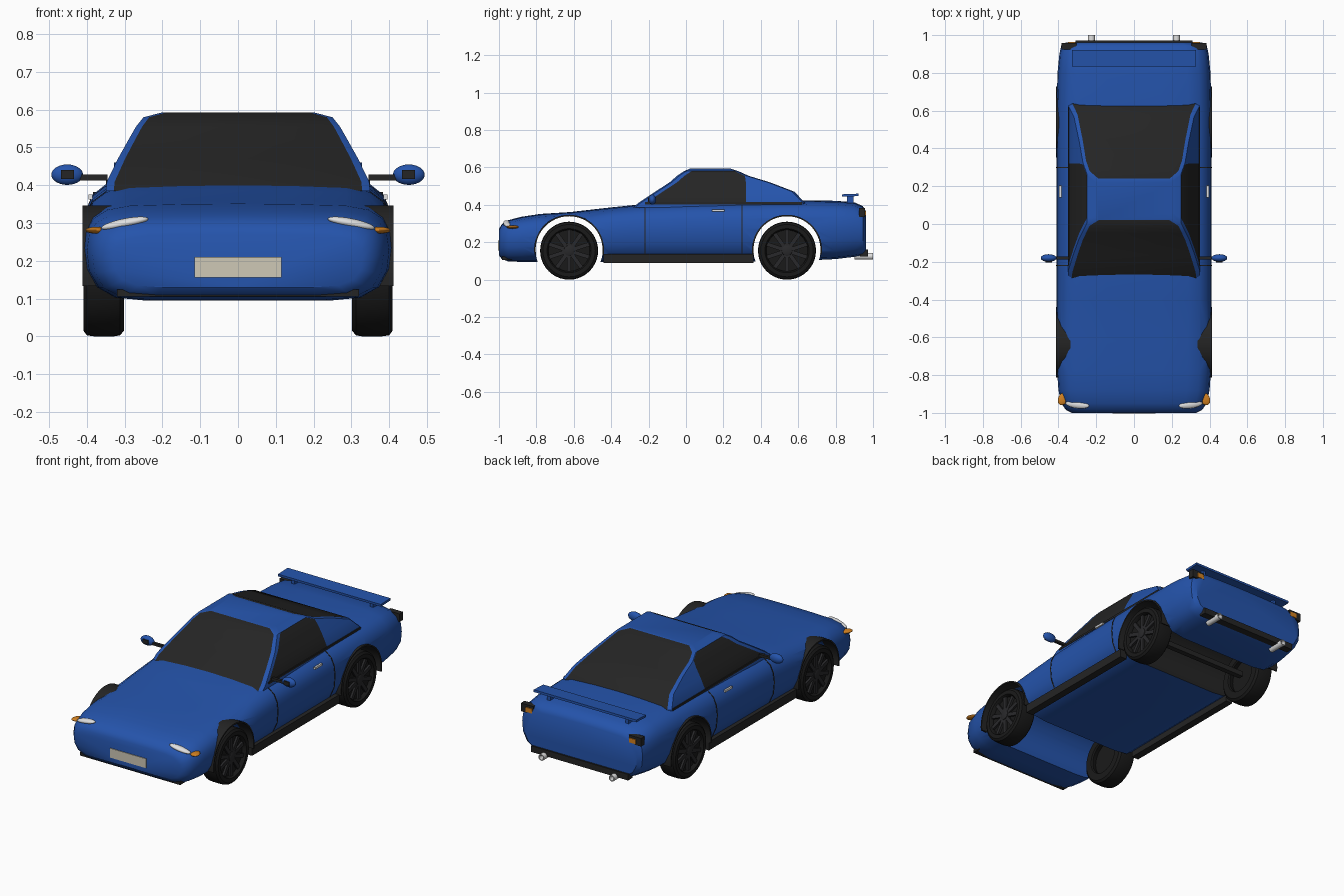
import bpy, bmesh, math
from mathutils import Vector, Matrix

if "Cube" in bpy.data.objects:
    bpy.data.objects.remove(bpy.data.objects["Cube"])


def mat(name, r, g, b):
    m = bpy.data.materials.new(name)
    m.diffuse_color = (r, g, b, 1)
    m.use_nodes = True
    m.node_tree.nodes["Principled BSDF"].inputs["Base Color"].default_value = m.diffuse_color
    return m


BLUE = mat("blue_paint", 0.018, 0.088, 0.41)
BLACK = mat("black_trim", 0.018, 0.018, 0.018)
TYRE = mat("tyre_rubber", 0.010, 0.010, 0.010)
RIM = mat("rim_dark_grey", 0.022, 0.022, 0.024)
WHITE = mat("lamp_white", 0.75, 0.75, 0.75)
ORANGE = mat("indicator_orange", 0.65, 0.22, 0.015)
BEIGE = mat("plate_beige", 0.62, 0.58, 0.47)


def finish(name, bm, mats, smooth=None):
    bmesh.ops.recalc_face_normals(bm, faces=bm.faces)
    me = bpy.data.meshes.new(name)
    bm.to_mesh(me)
    bm.free()
    ob = bpy.data.objects.new(name, me)
    bpy.context.collection.objects.link(ob)
    for m in mats:
        me.materials.append(m)
    if smooth:
        shade(ob, smooth)
    return ob


def shade(ob, angle):
    bpy.ops.object.select_all(action='DESELECT')
    bpy.context.view_layer.objects.active = ob
    ob.select_set(True)
    bpy.ops.object.shade_smooth_by_angle(angle=math.radians(angle))


def loft(name, rings, mats, smooth=None, caps=True, wrap=False, rule=None):
    """Skin closed rings; optionally cap the ends or join last to first."""
    bm = bmesh.new()
    vs = [[bm.verts.new(p) for p in r] for r in rings]
    n = len(rings[0])
    pairs = list(zip(vs, vs[1:])) + ([(vs[-1], vs[0])] if wrap else [])
    for a, b in pairs:
        for i in range(n):
            f = bm.faces.new((a[i], a[(i + 1) % n], b[(i + 1) % n], b[i]))
            if rule:
                f.material_index = rule(i, f.calc_center_median())
    if caps and not wrap:
        bm.faces.new(vs[0])
        bm.faces.new(vs[-1])
    return finish(name, bm, mats, smooth)


def box(name, lo, hi, m, rot=None):
    bm = bmesh.new()
    bmesh.ops.create_cube(bm, size=1)
    c = (Vector(lo) + Vector(hi)) / 2
    d = Vector(hi) - Vector(lo)
    bm.transform(Matrix.Translation(c) @ (rot or Matrix()) @ Matrix.Diagonal((*d, 1)))
    return finish(name, bm, [m])


def ball(name, c, size, m, rot=None):
    bm = bmesh.new()
    bmesh.ops.create_uvsphere(bm, u_segments=24, v_segments=14, radius=1)
    bm.transform(Matrix.Translation(c) @ (rot or Matrix()) @ Matrix.Diagonal((*size, 1)))
    return finish(name, bm, [m], 40)


def side_box(name, s, lo, hi, m):
    xs = sorted((s * lo[0], s * hi[0]))
    return box(name, (xs[0], *lo[1:]), (xs[1], *hi[1:]), m)


def circle(axis, u, cy, cz, r, n, cx=0):
    pts = []
    for i in range(n):
        a = 2 * math.pi * i / n
        c, d = r * math.cos(a), r * math.sin(a)
        pts.append((u, cy + c, cz + d) if axis == 'x' else (cx + c, u, cz + d))
    return pts


# Main body: one cross-section shape scaled along the length
SHAPE = [(0, 0), (.6, 0), (.8, .03), (.92, .14), (.985, .33), (1, .55), (.985, .72),
         (.94, .85), (.85, .94), (.7, .985), (.35, 1), (0, 1.005)]
STATIONS = [(-1, .33, .13, .27), (-.985, .36, .11, .295), (-.95, .385, .097, .317),
            (-.88, .40, .095, .335), (-.78, .407, .095, .35), (-.62, .41, .095, .36),
            (-.4, .41, .095, .385), (-.25, .41, .095, .40), (0, .41, .095, .41),
            (.3, .41, .095, .418), (.6, .41, .10, .423), (.8, .405, .11, .42),
            (.9, .395, .122, .412), (.945, .385, .13, .392), (.962, .36, .14, .365)]


def section(y, hw, zb, zt):
    half = [(u * hw, y, zb + v * (zt - zb)) for u, v in SHAPE]
    return half + [(-x, y, z) for x, y, z in half[-2:0:-1]]


body = loft("body", [section(*s) for s in STATIONS], [BLUE, BLACK])

# Wheel arches cut straight through the body
AXLES = {"front": -.625, "rear": .54}
ARCH_R, ARCH_Z = .18, .16
for tag, ay in AXLES.items():
    cut = loft("arch_cutter_" + tag, [circle('x', x, ay, ARCH_Z, ARCH_R, 48) for x in (-.6, .6)], [BLUE])
    cut.hide_render = True
    mod = body.modifiers.new("arch", 'BOOLEAN')
    mod.operation, mod.object, mod.solver = 'DIFFERENCE', cut, 'EXACT'
    bpy.context.view_layer.objects.active = body
    bpy.ops.object.modifier_apply(modifier=mod.name)
    bpy.data.objects.remove(cut)
for f in body.data.polygons:
    d = [math.hypot(body.data.vertices[i].co.y - AXLES["rear"],
                    body.data.vertices[i].co.z - ARCH_Z) for i in f.vertices]
    f.material_index = 1 if max(d) < ARCH_R + .001 else 0
shade(body, 35)

# Cabin: horizontal rings, coloured into glass, pillars and roof
LEVELS = [(.385, .35, -.285, .64), (.41, .347, -.255, .637), (.47, .318, -.165, .58),
          (.52, .29, -.088, .45), (.555, .27, -.048, .335), (.58, .25, -.01, .28), (.593, .20, .02, .24)]


def cabin_ring(z, hw, yf, yr):
    yb = min(.32, yr - .02)
    half = [(hw * .94, yf), (hw, yf + .012), (hw, yf + .04), (hw, yb), (hw, yr - .012), (hw * .94, yr)]
    pts = half + [(-x, y) for x, y in reversed(half)]
    return [(x, y, z) for x, y in pts]


def cabin_rule(i, c):
    if i in (5, 11):
        return 1
    return 1 if i in (2, 8) and .41 < c.z < .58 else 0


loft("cabin", [cabin_ring(*l) for l in LEVELS], [BLUE, BLACK], 25, rule=cabin_rule)


def wheel(tag, s, ay):
    cz = .155
    # Tyre turned around the axle
    prof = [(.302, .10), (.302, .14), (.312, .152), (.33, .155), (.38, .155), (.40, .152),
            (.409, .14), (.409, .118), (.40, .112), (.385, .11), (.31, .095)]
    loft(tag + "_tyre", [circle('x', s * x, ay, cz, r, 40) for x, r in prof], [TYRE], 35, wrap=True, caps=False)
    loft(tag + "_rim_disc", [circle('x', s * x, ay, cz, .111, 40) for x in (.335, .387)], [TYRE], 35)
    # Hub and spokes
    loft(tag + "_hub", [circle('x', s * x, ay, cz, r, 20) for x, r in ((.38, .03), (.402, .028), (.406, .018))], [RIM], 35)
    bm = bmesh.new()
    for k in range(10):
        t = (Matrix.Translation((s * .392, ay, cz)) @ Matrix.Rotation(k * math.pi / 5, 4, 'X')
             @ Matrix.Translation((0, 0, .067)) @ Matrix.Diagonal((.014, .022, .09, 1)))
        bmesh.ops.create_cube(bm, size=1, matrix=t)
    finish(tag + "_spokes", bm, [RIM])


def arch_lip(tag, s, ay):
    # Thin dark band lining the arch
    rings = []
    for k in range(33):
        a = math.radians(-8 + 196 * k / 32)
        c, d = math.cos(a), math.sin(a)
        rings.append([(s * x, ay + r * c, ARCH_Z + r * d)
                      for x, r in ((.335, .179), (.412, .179), (.412, .187), (.335, .187))])
    loft(tag + "_arch_lip", rings, [BLACK], 35)


def seam(tag, s, y, zt):
    # Door gap following the body side
    rings = []
    for u, v in SHAPE[3:9]:
        x, z = u * .41 + .002, .095 + v * (zt - .095)
        rings.append([(s * (x + dx), y + dy, z) for dx, dy in ((-.006, -.003), (0, -.003), (0, .003), (-.006, .003))])
    loft(tag + "_door_seam", rings, [BLACK])


for s, side in ((1, "left"), (-1, "right")):
    for tag, ay in AXLES.items():
        wheel(f"{tag}_{side}", s, ay)
        arch_lip(f"{tag}_{side}", s, ay)
    seam("front_" + side, s, -.22, .402)
    seam("rear_" + side, s, .30, .418)
    # Sill, waist trim and door handle
    side_box("sill_" + side, s, (.355, -.44, .088), (.398, .36, .137), BLACK)
    side_box("waist_trim_" + side, s, (.335, -.22, .402), (.35, .62, .414), BLACK)
    side_box("door_handle_" + side, s, (.385, .14, .363), (.396, .205, .375), WHITE)
    # Mirror
    ball("mirror_" + side, (s * .452, -.18, .428), (.042, .02, .027), BLUE)
    side_box("mirror_arm_" + side, s, (.345, -.188, .413), (.418, -.172, .428), BLACK)
    side_box("mirror_face_" + side, s, (.434, -.203, .417), (.468, -.195, .44), BLACK)
    # Headlight and indicator
    rot = Matrix.Rotation(s * .2, 4, 'Y') @ Matrix.Rotation(s * .12, 4, 'Z')
    ball("headlight_" + side, (s * .30, -.956, .299), (.064, .02, .013), WHITE, rot)
    ball("indicator_" + side, (s * .375, -.925, .281), (.026, .036, .009), ORANGE, Matrix.Rotation(s * .5, 4, 'Z'))
    # Tail lamp
    side_box("tail_lamp_" + side, s, (.305, .925, .335), (.384, .958, .382), BLACK)
    side_box("tail_indicator_" + side, s, (.31, .955, .342), (.35, .963, .368), ORANGE)
    # Exhaust pipe
    loft("exhaust_" + side, [circle('y', y, 0, .125, r, 20, s * .225)
                             for y, r in ((.90, .018), (1.0, .018), (1.0, .013), (.96, .012))], [WHITE], 35)
    # Spoiler post
    side_box("spoiler_post_" + side, s, (.24, .86, .40), (.26, .895, .45), BLUE)

# Spoiler blade, bumper bars, number plate
box("spoiler_blade", (-.328, .835, .445), (.328, .922, .458), BLUE, Matrix.Rotation(.04, 4, 'X'))
box("front_lip", (-.32, -.985, .106), (.32, -.93, .124), BLACK)
box("rear_bumper_bar", (-.31, .93, .125), (.31, .972, .16), BLACK)
box("number_plate", (-.115, -1.004, .156), (.115, -.996, .21), BEIGE)
box("rear_axle", (-.31, .525, .14), (.31, .555, .17), BLACK)
